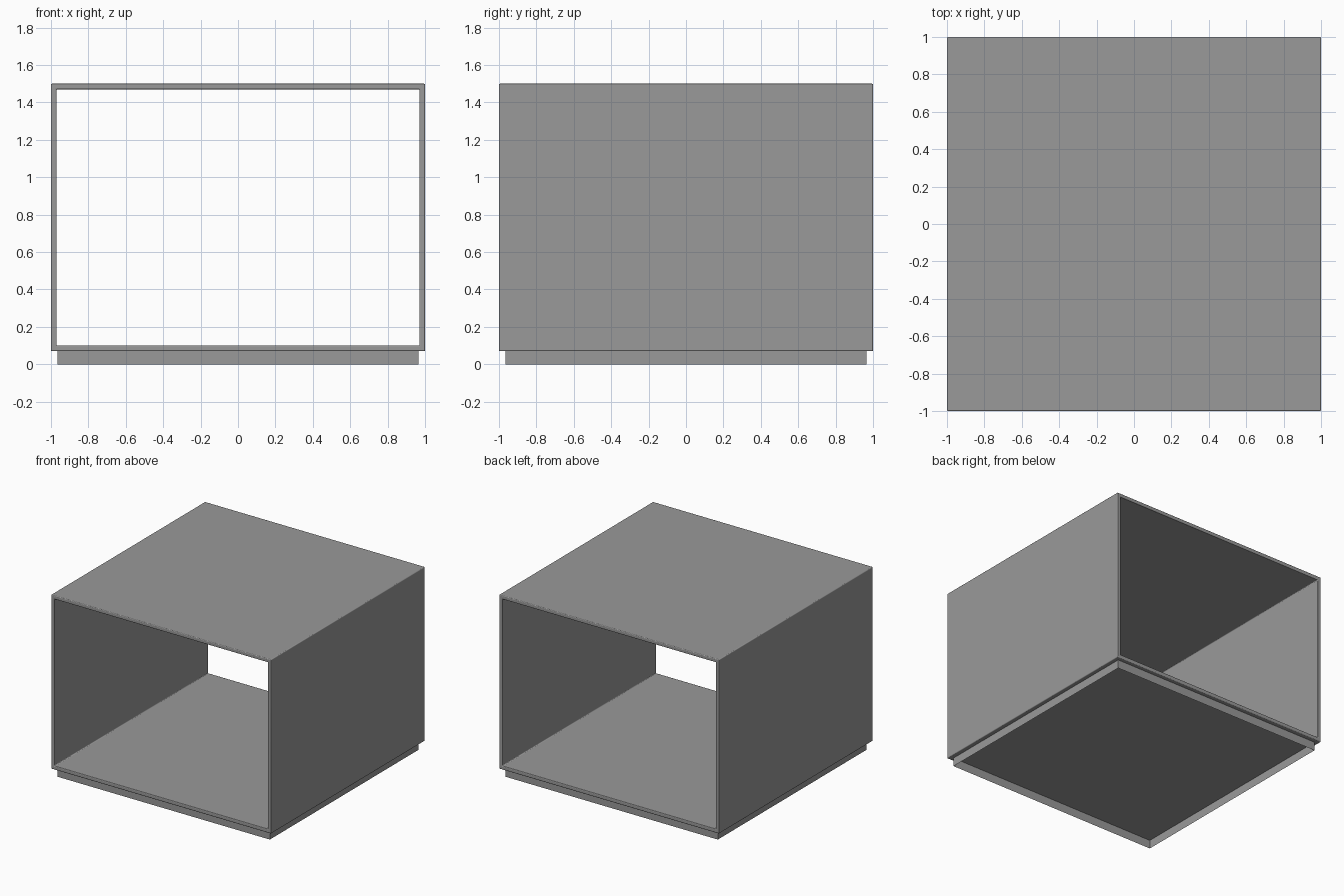
import bpy, bmesh

if "Cube" in bpy.data.objects:
    bpy.data.objects.remove(bpy.data.objects["Cube"])

# Dark grey finish
grey = bpy.data.materials.new("dark_grey")
grey.diffuse_color = (0.32, 0.32, 0.32, 1)
grey.use_nodes = True
grey.node_tree.nodes["Principled BSDF"].inputs["Base Color"].default_value = grey.diffuse_color


def make_object(name, bm):
    bmesh.ops.recalc_face_normals(bm, faces=bm.faces)
    mesh = bpy.data.meshes.new(name)
    bm.to_mesh(mesh)
    bm.free()
    mesh.materials.append(grey)
    obj = bpy.data.objects.new(name, mesh)
    bpy.context.collection.objects.link(obj)
    return obj


def join_rings(bm, a, b):
    for i in range(4):
        j = (i + 1) % 4
        bm.faces.new((a[i], a[j], b[j], b[i]))


def section(bm, half, z0, z1, y):
    # Rectangular ring in the xz plane
    return [bm.verts.new((x, y, z)) for x, z in
            ((-half, z0), (half, z0), (half, z1), (-half, z1))]


# Open-ended cabinet shell: thick rectangular tube running front to back
WALL, Z0, Z1 = 0.03, 0.07, 1.5
bm = bmesh.new()
rings = [section(bm, 1 - t, Z0 + t, Z1 - t, y)
         for t, y in ((0, -1), (0, 1), (WALL, 1), (WALL, -1))]
for i in range(4):
    join_rings(bm, rings[i], rings[(i + 1) % 4])
shell = make_object("cabinet_shell", bm)
bev = shell.modifiers.new("soft_edges", 'BEVEL')
bev.width = 0.006
bev.segments = 3
bev.limit_method = 'ANGLE'

# Recessed plinth: thin skirt, open underneath
P = 0.965
bm = bmesh.new()
low, high = [[bm.verts.new((x, y, z)) for x, y in
              ((-P, -P), (P, -P), (P, P), (-P, P))] for z in (0, Z0)]
join_rings(bm, low, high)
plinth = make_object("plinth_skirt", bm)

# Smooth only the rounded edges
bpy.ops.object.select_all(action='DESELECT')
shell.select_set(True)
bpy.context.view_layer.objects.active = shell
bpy.ops.object.shade_smooth_by_angle()
